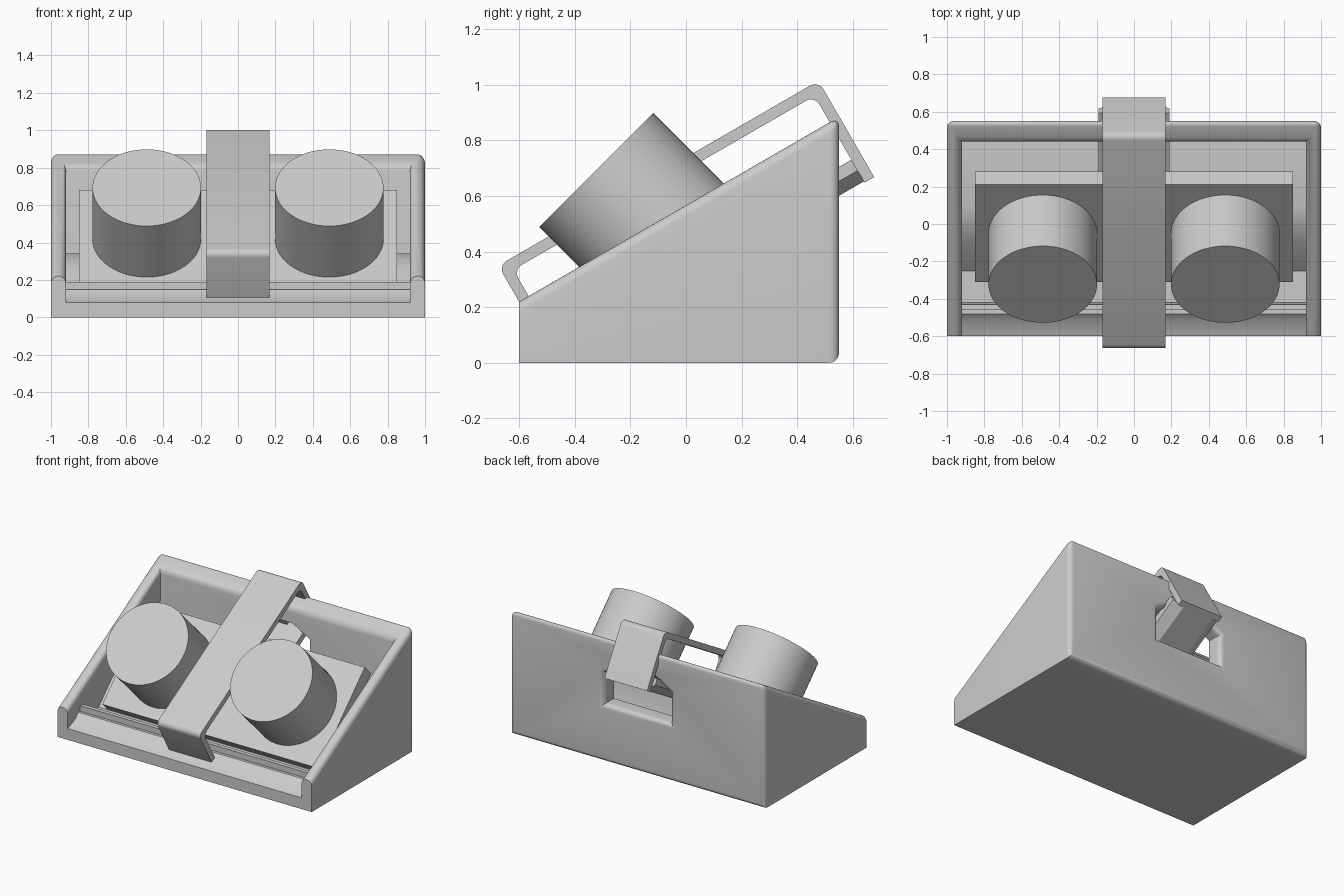
import bpy, bmesh, math
from mathutils import Matrix

if "Cube" in bpy.data.objects:
    bpy.data.objects.remove(bpy.data.objects["Cube"])

# One plain material
grey = bpy.data.materials.new("light_grey")
grey.use_nodes = True
grey.diffuse_color = (0.6, 0.6, 0.6, 1)
grey.node_tree.nodes["Principled BSDF"].inputs["Base Color"].default_value = (0.6, 0.6, 0.6, 1)

SLOPE = math.radians(30)
C, S = math.cos(SLOPE), math.sin(SLOPE)


def tilt(u, n):
    """Point (y, z) from distance along and above the sloping top."""
    return (u * C - n * S, u * S + n * C)


def rim_z(y):
    return 0.22 + (y + 0.6) * math.tan(SLOPE)


def add_object(name, bm):
    bmesh.ops.recalc_face_normals(bm, faces=bm.faces)
    mesh = bpy.data.meshes.new(name)
    bm.to_mesh(mesh)
    bm.free()
    mesh.materials.append(grey)
    obj = bpy.data.objects.new(name, mesh)
    bpy.context.collection.objects.link(obj)
    return obj


def extrude(bm, points, direction):
    face = bm.faces.new([bm.verts.new(p) for p in points])
    new = bmesh.ops.extrude_face_region(bm, geom=[face])["geom"]
    moved = [g for g in new if isinstance(g, bmesh.types.BMVert)]
    bmesh.ops.translate(bm, verts=moved, vec=direction)


def side_prism(name, profile, half):
    """Side profile of (y, z) points, extruded across x."""
    bm = bmesh.new()
    extrude(bm, [(-half, y, z) for y, z in profile], (2 * half, 0, 0))
    return add_object(name, bm)


def smooth(obj):
    bpy.ops.object.select_all(action="DESELECT")
    obj.select_set(True)
    bpy.context.view_layer.objects.active = obj
    bpy.ops.object.shade_smooth_by_angle(angle=math.radians(35))


def cut(obj, cutter):
    mod = obj.modifiers.new("cut", "BOOLEAN")
    mod.operation, mod.solver, mod.object = "DIFFERENCE", "EXACT", cutter
    bpy.context.view_layer.objects.active = obj
    bpy.ops.object.modifier_apply(modifier=mod.name)
    bpy.data.objects.remove(cutter)


# Wedge housing with a hollow, stepped front lip and rear opening
housing = side_prism("housing", [(-0.6, 0), (0.55, 0), (0.55, rim_z(0.55)), (-0.6, 0.22)], 1.0)
hollow = side_prism("hollow_cutter", [
    (-0.7, 0.08), (-0.6, 0.08), (-0.52, 0.11), (-0.48, 0.15), (-0.46, 0.15),
    (-0.46, 0.19), (-0.43, 0.19), (-0.42, 0.1), (-0.25, 0.1), (-0.1, 0.25),
    (0, 0.31), (0.09, 0.34), (0.44, 0.34), (0.44, 1.2), (-0.7, 1.2)], 0.92)
cut(housing, hollow)

bm = bmesh.new()
half_window = [(0.26, 0.41), (0.26, 0.63), (0.12, 0.71)]
window = half_window + [(-x, z) for x, z in reversed(half_window)]
extrude(bm, [(x, 0.4, z) for x, z in window], (0, 0.3, 0))
cut(housing, add_object("window_cutter", bm))

# Round the rim, the rear corners and the outside of the opening
bm = bmesh.new()
bm.from_mesh(housing.data)
bmesh.ops.dissolve_limit(bm, angle_limit=0.01, verts=bm.verts, edges=bm.edges)


def is_rounded(edge):
    cos = [v.co for v in edge.verts]
    rim = all(abs(p.z - rim_z(p.y)) < 0.002 for p in cos)
    rim = rim and any(p.y > -0.59 for p in cos)
    corner = all(p.y > 0.54 and abs(p.x) > 0.99 for p in cos)
    opening = all(p.y > 0.54 and abs(p.x) < 0.4 and 0.3 < p.z < 0.8 for p in cos)
    return rim or corner or opening


bmesh.ops.bevel(bm, geom=[e for e in bm.edges if is_rounded(e)], offset=0.035,
                segments=5, profile=0.5, affect="EDGES", clamp_overlap=True)
bm.to_mesh(housing.data)
bm.free()
smooth(housing)

# Strap handle: a long tilted bar with a leg at each end
t = 0.04
strap_points = [(-0.41, 0.36), (-0.41, 0.64), (0.92, 0.64), (0.92, 0.24),
                (0.92 - t, 0.24), (0.92 - t, 0.64 - t), (-0.41 + t, 0.64 - t), (-0.41 + t, 0.36)]
handle = side_prism("strap_handle", [tilt(u, n) for u, n in strap_points], 0.168)
bends = [tilt(*strap_points[i]) for i in (1, 2, 5, 6)]
bm = bmesh.new()
bm.from_mesh(handle.data)
bend_edges = [e for e in bm.edges
              if any(all(math.dist(v.co[1:], b) < 0.001 for v in e.verts) for b in bends)]
bmesh.ops.bevel(bm, geom=bend_edges, offset=0.035, segments=5, profile=0.5, affect="EDGES")
bm.to_mesh(handle.data)
bm.free()
smooth(handle)

# Mounting plate, tilted to face the front
turn = Matrix.Translation((0, -0.05, 0.42)) @ Matrix.Rotation(math.radians(45), 4, "X")
bm = bmesh.new()
bmesh.ops.create_cube(bm, size=1, matrix=turn @ Matrix.Translation((0, 0, -0.05))
                      @ Matrix.Diagonal((1.7, 0.735, 0.1, 1)))
add_object("mounting_plate", bm)

# Pair of drums standing on the plate
for side, x in (("left", 0.488), ("right", -0.488)):
    bm = bmesh.new()
    bmesh.ops.create_cone(bm, cap_ends=True, segments=64, radius1=0.29, radius2=0.29,
                          depth=0.386, matrix=turn @ Matrix.Translation((x, 0, 0.193)))
    smooth(add_object(side + "_drum", bm))

# Latch tongue through the rear opening, chamfered along its lower sides
bm = bmesh.new()
section = [(-0.12, 0.245), (0.12, 0.245), (0.19, 0.29), (0.19, 0.335), (-0.19, 0.335), (-0.19, 0.29)]
extrude(bm, [(x, *tilt(0.42, n)) for x, n in section], (0, 0.46 * C, 0.46 * S))
add_object("latch_tongue", bm)

# Small catch on the tongue
side_prism("latch_catch", [tilt(u, n) for u, n in
                           ((0.75, 0.33), (0.83, 0.33), (0.83, 0.42), (0.75, 0.42))], 0.05)
